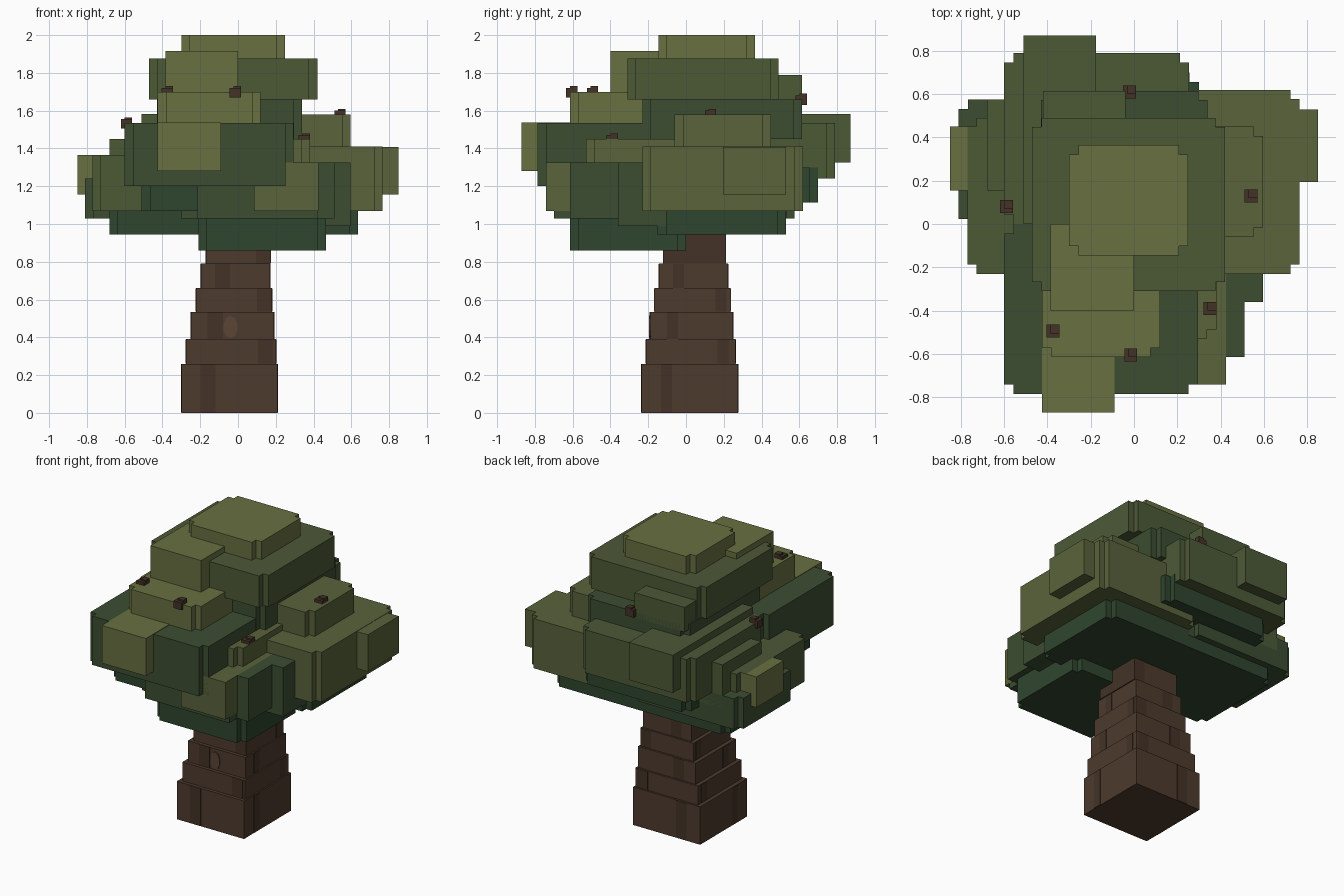
import bpy, bmesh
from mathutils import Vector

if "Cube" in bpy.data.objects:
    bpy.data.objects.remove(bpy.data.objects["Cube"])

STEP = 0.043   # size of the square step in each corner
tops = []      # footprint and height of each leaf block, used to seat the twigs


def material(name, rgb):
    m = bpy.data.materials.new(name)
    m.diffuse_color = (*rgb, 1)
    m.use_nodes = True
    m.node_tree.nodes["Principled BSDF"].inputs["Base Color"].default_value = m.diffuse_color
    return m


# Leaf shades run from deep shadow green to sunlit olive
deep, sun = Vector((0.028, 0.06, 0.028)), Vector((0.14, 0.16, 0.052))
LEAF = {n: material("leaf_" + n, deep.lerp(sun, t)) for n, t in
        dict(deep=0, dark=0.15, mid=0.4, green=0.65, light=1).items()}
bark_rgb = Vector((0.075, 0.043, 0.026))
BARK = material("bark", bark_rgb)
SHADE = material("bark_shade", bark_rgb * 0.75)
KNOT = material("bark_knot", bark_rgb * 1.35)


def block(name, x, y, z, mat, notch=0):
    """Box over the spans x, y, z; notch cuts a square step from each corner."""
    bm = bmesh.new()
    plan = []
    for i, j in ((0, 0), (1, 0), (1, 1), (0, 1)):
        cx, cy = x[i], y[j]
        ix, iy = cx + notch * (1 - 2 * i), cy + notch * (1 - 2 * j)
        corner = [(cx, iy), (ix, iy), (ix, cy)] if notch else [(cx, cy)]
        plan += corner if i == j else corner[::-1]
    base = bm.faces.new([bm.verts.new((*p, z[0])) for p in plan])
    ext = bmesh.ops.extrude_face_region(bm, geom=[base], use_keep_orig=True)
    top = [v for v in ext["geom"] if isinstance(v, bmesh.types.BMVert)]
    bmesh.ops.translate(bm, vec=(0, 0, z[1] - z[0]), verts=top)
    bmesh.ops.recalc_face_normals(bm, faces=bm.faces)
    mesh = bpy.data.meshes.new(name)
    bm.to_mesh(mesh)
    bm.free()
    mesh.materials.append(mat)
    bpy.context.collection.objects.link(bpy.data.objects.new(name, mesh))


def leaves(name, x, y, z, shade, notch=STEP):
    block("leaves_" + name, x, y, z, LEAF[shade], notch)
    tops.append((x, y, z[1]))


def lobe(side, part, reach, span, z, shade, notch=STEP):
    """Leaf block growing from the middle of the tree out to one side."""
    out = (-reach, 0) if side in ("front", "left") else (0, reach)
    x, y = (span, out) if side in ("front", "back") else (out, span)
    leaves(f"{side}_{part}", x, y, z, shade, notch)


# Trunk: stacked blocks that taper and lean slightly, with flush bark streaks
levels = [0, 0.26, 0.39, 0.535, 0.66, 0.79, 1.0]
for i, z in enumerate(zip(levels, levels[1:])):
    cx, cy, h = -0.045 + 0.008 * i, 0.02 + 0.005 * i, 0.255 - 0.018 * i
    block(f"trunk_{i}", (cx - h, cx + h), (cy - h, cy + h), z, BARK)
    zs, s, e = (z[0] + 0.002, z[1] - 0.002), h * (0.6 if i % 2 else -0.6), h + 0.003
    block(f"streak_x_{i}", (cx - e, cx + e), (cy + s, cy + s + 0.06), zs, SHADE)
    block(f"streak_y_{i}", (cx + s, cx + s + 0.08), (cy - e, cy + e), zs, SHADE)

# Knot on the trunk front
bpy.ops.mesh.primitive_cylinder_add(vertices=10, location=(-0.04, -0.187, 0.455),
                                    rotation=(1.5708, 0, 0))
knot = bpy.context.object
knot.name = "trunk_knot"
knot.scale = (0.038, 0.06, 0.008)
knot.data.materials.append(KNOT)

# Dark skirts under the canopy
lobe("front", "skirt", 0.615, (-0.21, 0.465), (0.86, 1.07), "deep")
leaves("wide_skirt", (-0.68, 0.635), (-0.15, 0.53), (0.945, 1.1), "deep")
lobe("left", "skirt", 0.81, (-0.02, 0.575), (1.03, 1.24), "dark")
lobe("back", "skirt", 0.7, (-0.5, 0.3), (1.115, 1.3), "deep")

# Front lobes
lobe("front", "under", 0.66, (-0.51, 0.42), (1.07, 1.3), "deep")
lobe("front", "low", 0.7, (-0.3, 0.51), (1.03, 1.325), "dark", 2 * STEP)
lobe("front", "low_tuft", 0.742, (0.085, 0.425), (1.07, 1.325), "green", 0)
lobe("front", "low_step", 0.53, (0.04, 0.38), (1.2, 1.45), "green")
lobe("front", "main", 0.785, (-0.6, 0.295), (1.2, 1.535), "dark")
lobe("front", "tuft", 0.87, (-0.425, -0.09), (1.28, 1.538), "light", 0)

# Side lobes
lobe("left", "main", 0.77, (-0.23, 0.49), (1.07, 1.365), "mid")
lobe("left", "upper", 0.68, (0.155, 0.575), (1.15, 1.45), "mid", 0)
lobe("left", "tuft", 0.85, (0.155, 0.45), (1.155, 1.365), "light", 0)
lobe("right", "low", 0.595, (-0.36, 0.05), (0.99, 1.325), "dark", 0)
lobe("right", "main", 0.765, (-0.23, 0.62), (1.07, 1.41), "green")
lobe("right", "tuft", 0.85, (0.195, 0.53), (1.155, 1.408), "green", 0)
lobe("right", "step", 0.595, (-0.06, 0.45), (1.35, 1.58), "green")

# Back lobes
lobe("back", "main", 0.79, (-0.6, 0.255), (1.24, 1.535), "mid")
lobe("back", "tuft", 0.87, (-0.51, -0.175), (1.325, 1.583), "mid", 0)
lobe("back", "step", 0.615, (-0.42, -0.04), (1.62, 1.79), "mid", 0)

# Upper tiers and crown
lobe("front", "step", 0.615, (-0.425, 0.12), (1.48, 1.7), "light")
leaves("core", (-0.43, 0.34), (-0.23, 0.615), (1.45, 1.66), "dark")
leaves("crown", (-0.47, 0.42), (-0.31, 0.49), (1.66, 1.877), "mid")
lobe("front", "crown_tuft", 0.4, (-0.385, 0), (1.7, 1.917), "light", 0)
leaves("cap", (-0.3, 0.25), (-0.145, 0.365), (1.82, 2), "light")

# Twig ends seated on whichever leaf block is highest beneath them
for i, (x, y) in enumerate([(-0.59, 0.08), (-0.375, -0.495), (-0.015, -0.605),
                            (0.35, -0.39), (0.54, 0.13), (-0.02, 0.61)]):
    z = max(t for a, b, t in tops if a[0] < x < a[1] and b[0] < y < b[1])
    for part, s in (("base", 0.03), ("tip", 0.02)):
        o = 0.03 - s
        block(f"twig_{part}_{i}", (x - s + o, x + s + o), (y - s + o, y + s + o),
              (z - s, z + 0.02 + o), SHADE)
